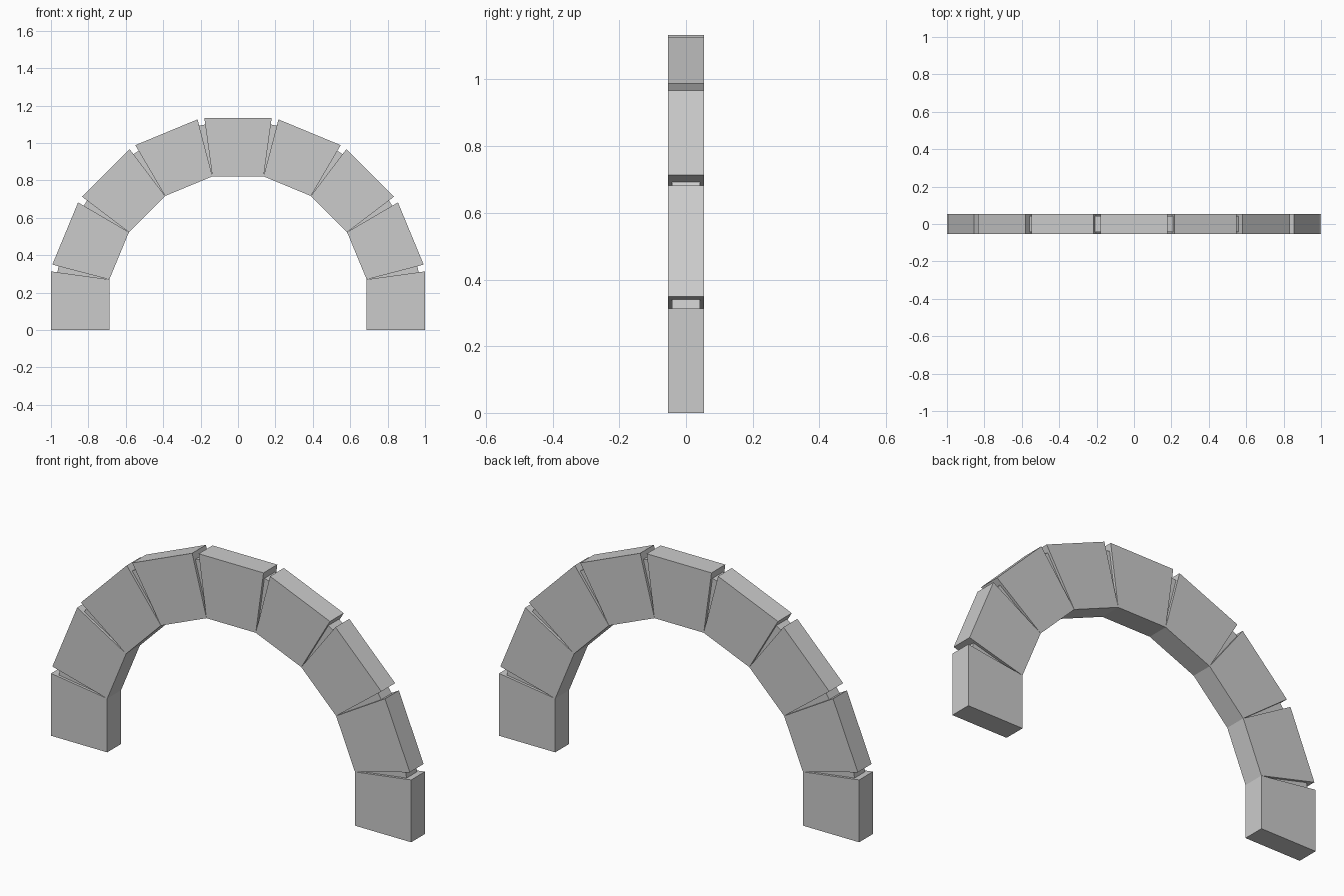
import bpy, bmesh, math

if "Cube" in bpy.data.objects:
    bpy.data.objects.remove(bpy.data.objects["Cube"])

STEP = math.pi / 8        # angle between neighbouring stones
CZ = 0.133                # height of the arch centre
R_IN, R_OUT = 0.688, 1.0  # inner and outer face distances
H_IN, H_OUT = 0.137, 0.18 # half widths of the inner and outer faces
DEPTH, MORTAR_DEPTH = 0.0547, 0.0415


def place(r, t, angle):
    """Point at radial distance r and tangent offset t, turned by angle."""
    c, s = math.cos(angle), math.sin(angle)
    return (r * c - t * s, CZ + r * s + t * c)


def prism(name, outline, half):
    """Extrude an x-z outline along y."""
    bm = bmesh.new()
    face = bm.faces.new([bm.verts.new((x, -half, z)) for x, z in outline])
    ext = bmesh.ops.extrude_face_region(bm, geom=[face])
    verts = [v for v in ext["geom"] if isinstance(v, bmesh.types.BMVert)]
    bmesh.ops.translate(bm, verts=verts, vec=(0, 2 * half, 0))
    bmesh.ops.recalc_face_normals(bm, faces=bm.faces)
    mesh = bpy.data.meshes.new(name)
    bm.to_mesh(mesh)
    bm.free()
    obj = bpy.data.objects.new(name, mesh)
    bpy.context.collection.objects.link(obj)
    return obj


def lerp(a, b, f):
    return tuple(p + (q - p) * f for p, q in zip(a, b))


# Tapered stones; the two end stones are cut flat at the ground
for i in range(9):
    a = i * STEP
    outline = [place(R_IN, -H_IN, a), place(R_OUT, -H_OUT, a),
               place(R_OUT, H_OUT, a), place(R_IN, H_IN, a)]
    if i in (0, 8):
        outline = [(x, 0.0 if z < 0.1 else z) for x, z in outline]
    name = "keystone" if i == 4 else "foot_stone" if i in (0, 8) else "arch_stone"
    prism(name, outline, DEPTH)

# Recessed mortar wedges filling the gaps between stones
for i in range(8):
    a, b = i * STEP, (i + 1) * STEP
    tip = place(R_IN, H_IN, a)
    low = lerp(tip, place(R_OUT, H_OUT, a), 0.89)
    high = lerp(tip, place(R_OUT, -H_OUT, b), 0.89)
    prism("mortar_wedge", [tip, low, high], MORTAR_DEPTH)
